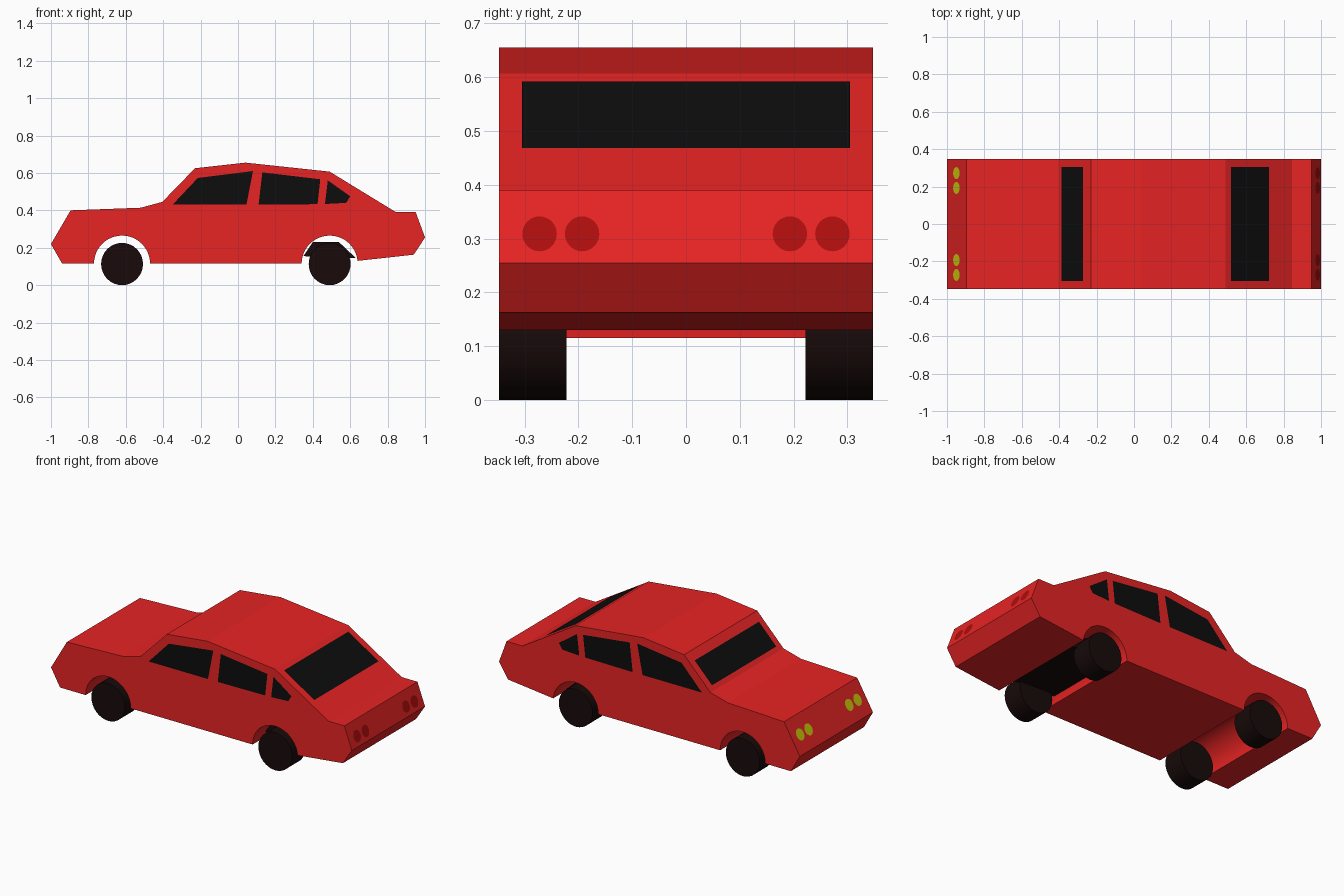
import bpy, bmesh, math
from mathutils import Vector

if "Cube" in bpy.data.objects:
    bpy.data.objects.remove(bpy.data.objects["Cube"])

W = 0.347            # half width of the car
AXLE_Z = 0.113


def material(name, rgb):
    m = bpy.data.materials.new(name)
    m.diffuse_color = (*rgb, 1)
    m.use_nodes = True
    m.node_tree.nodes["Principled BSDF"].inputs["Base Color"].default_value = m.diffuse_color
    return m


RED = material("red paint", (0.8, 0.017, 0.017))
GLASS = material("black glass", (0.004, 0.004, 0.004))
RUBBER = material("dark rubber", (0.009, 0.003, 0.003))
TAIL = material("tail red", (0.42, 0.004, 0.004))
YELLOW = material("lamp yellow", (0.6, 0.6, 0.004))


def finish(bm, name, mat, angle=None):
    mesh = bpy.data.meshes.new(name)
    bm.to_mesh(mesh)
    bm.free()
    ob = bpy.data.objects.new(name, mesh)
    bpy.context.collection.objects.link(ob)
    mesh.materials.append(mat)
    if angle:
        bpy.ops.object.select_all(action='DESELECT')
        ob.select_set(True)
        bpy.context.view_layer.objects.active = ob
        bpy.ops.object.shade_smooth_by_angle(angle=math.radians(angle))
    return ob


def prism(name, profile, y0, y1, mat, angle=None):
    """Extrude an x/z profile along y."""
    bm = bmesh.new()
    face = bm.faces.new([bm.verts.new((x, y0, z)) for x, z in profile])
    out = bmesh.ops.extrude_face_region(bm, geom=[face], use_keep_orig=True)
    verts = [v for v in out["geom"] if isinstance(v, bmesh.types.BMVert)]
    bmesh.ops.translate(bm, verts=verts, vec=(0, y1 - y0, 0))
    bmesh.ops.recalc_face_normals(bm, faces=bm.faces)
    return finish(bm, name, mat, angle)


def panel(name, points, normal, mat, lift=0.002):
    """Flat inlay lifted just off the bodywork."""
    n = Vector(normal).normalized()
    bm = bmesh.new()
    f = bm.faces.new([bm.verts.new(Vector(p) + n * lift) for p in points])
    f.normal_update()
    if f.normal.dot(n) < 0:
        f.normal_flip()
    return finish(bm, name, mat)


def arch(cx, r=0.15, n=24):
    """Wheel arch running from the rear edge to the front edge."""
    return [(cx + r * math.cos(math.pi * i / n), 0.115 + r * math.sin(math.pi * i / n))
            for i in range(n + 1)]


# Body shell: side profile extruded across the width
rear_arch = arch(0.49)
rear_arch[0] = (0.64, 0.13)
body = [(-1, 0.22), (-0.895, 0.40), (-0.52, 0.414), (-0.405, 0.445), (-0.23, 0.625),
        (0.04, 0.655), (0.49, 0.607), (0.845, 0.39), (0.95, 0.39), (1, 0.255),
        (0.94, 0.163), *rear_arch, *arch(-0.62), (-0.94, 0.115)]
prism("body", body, -W, W, RED, 10)

# Dark housing between the rear wheels
prism("rear_axle_housing", [(0.35, 0.155), (0.40, 0.23), (0.54, 0.23), (0.63, 0.145)],
      -0.24, 0.24, RUBBER)

# Wheels
for end, cx in (("front", -0.62), ("rear", 0.49)):
    for side, s in (("right", -1), ("left", 1)):
        circle = [(cx + 0.112 * math.cos(math.tau * i / 32),
                   AXLE_Z + 0.113 * math.sin(math.tau * i / 32)) for i in range(32)]
        prism(f"{end}_{side}_wheel", circle, s * 0.222, s * W, RUBBER, 30)

# Side windows on both flanks
side_windows = {
    "front": [(-0.35, 0.43), (-0.215, 0.573), (0.08, 0.61), (0.045, 0.43)],
    "middle": [(0.11, 0.43), (0.13, 0.603), (0.44, 0.566), (0.425, 0.433)],
    "rear": [(0.465, 0.434), (0.48, 0.56), (0.60, 0.475), (0.578, 0.44)]}
for label, pts in side_windows.items():
    for side, s in (("right", -1), ("left", 1)):
        panel(f"{label}_{side}_window", [(x, s * W, z) for x, z in pts], (0, s, 0), GLASS)


# Windscreen and rear window, lying on the sloping body faces
def cross_window(name, lo, hi, normal):
    b = 0.305
    panel(name, [(lo[0], -b, lo[1]), (lo[0], b, lo[1]), (hi[0], b, hi[1]), (hi[0], -b, hi[1])],
          normal, GLASS)


cross_window("windscreen", (-0.385, 0.4656), (-0.27, 0.5839), (-0.18, 0, 0.175))
cross_window("rear_window", (0.72, 0.4664), (0.518, 0.5899), (0.217, 0, 0.355))


# Paired round lamps at each end
def lamps(name, cx, cz, slope, normal, mat, r):
    d = Vector((slope[0], 0, slope[1])).normalized()
    for i, y in enumerate((-0.272, -0.193, 0.193, 0.272)):
        ring = [Vector((cx, y, cz)) + d * r * 1.08 * math.sin(t) + Vector((0, r * math.cos(t), 0))
                for t in (math.tau * k / 32 for k in range(32))]
        panel(f"{name}_{i + 1}", ring, normal, mat)


lamps("headlight", -0.948, 0.3091, (0.105, 0.18), (-0.18, 0, 0.105), YELLOW, 0.032)
lamps("tail_light", 0.9804, 0.308, (-0.05, 0.135), (0.135, 0, 0.05), TAIL, 0.032)
